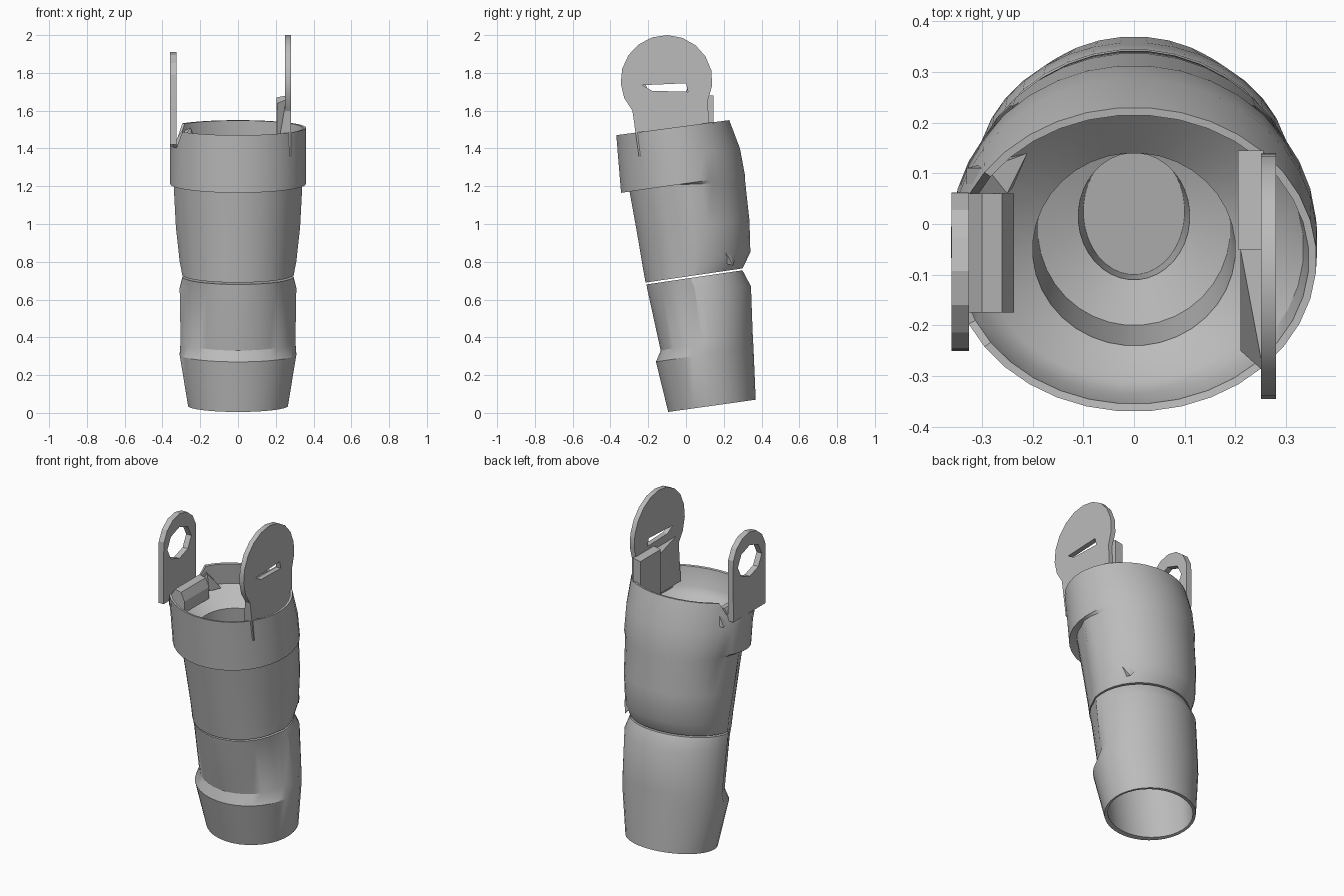
import bpy
import bmesh
import math
from mathutils import Vector

cube = bpy.data.objects.get("Cube")
if cube:
    bpy.data.objects.remove(cube, do_unlink=True)

grey = bpy.data.materials.new("plain_grey")
grey.use_nodes = True
COLOUR = (0.5, 0.5, 0.5, 1)
grey.diffuse_color = COLOUR
grey.node_tree.nodes["Principled BSDF"].inputs["Base Color"].default_value = COLOUR
SIDES = 36


def finish(bm, name, angle=30):
    bmesh.ops.recalc_face_normals(bm, faces=bm.faces)
    mesh = bpy.data.meshes.new(name)
    bm.to_mesh(mesh)
    bm.free()
    mesh.materials.append(grey)
    obj = bpy.data.objects.new(name, mesh)
    bpy.context.collection.objects.link(obj)
    bpy.ops.object.select_all(action="DESELECT")
    obj.select_set(True)
    bpy.context.view_layer.objects.active = obj
    bpy.ops.object.shade_smooth_by_angle(angle=math.radians(angle))
    return obj


def loft(name, rings, notch=False):
    """Tilted oval rings: front (y, z), back (y, z), half width, front half width."""
    bm = bmesh.new()
    loops = []
    for yf, zf, yb, zb, half, front_half in rings:
        loop = []
        for i in range(SIDES):
            a = 2 * math.pi * (i + 0.5) / SIDES
            c, s = math.cos(a), math.sin(a)
            x = c * (front_half if s < -0.1 else half)
            y = (yf + yb) / 2 + s * (yb - yf) / 2
            z = (zf + zb) / 2 + s * (zb - zf) / 2
            # dip in the rim beside the slotted lug
            if notch and z > 1.45 and x < -0.31 and y < 0.08:
                z -= 0.09
            loop.append(bm.verts.new((x, y, z)))
        loops.append(loop)
    for a, b in zip(loops, loops[1:]):
        for i in range(SIDES):
            j = (i + 1) % SIDES
            bm.faces.new((a[i], a[j], b[j], b[i]))
    bm.faces.new(loops[0])
    bm.faces.new(loops[-1])
    return finish(bm, name)


def plate(name, outline, hole, x0, x1):
    """Flat plate in the y-z plane with an optional hole."""
    bm = bmesh.new()
    edges = []
    for path in (outline, hole):
        verts = [bm.verts.new((x0, y, z)) for y, z in path]
        edges += [bm.edges.new((v, verts[i - 1])) for i, v in enumerate(verts)]
    bmesh.ops.triangle_fill(bm, edges=edges, use_beauty=True, use_dissolve=False)
    ext = bmesh.ops.extrude_face_region(bm, geom=bm.faces[:])
    moved = [g for g in ext["geom"] if isinstance(g, bmesh.types.BMVert)]
    bmesh.ops.translate(bm, verts=moved, vec=(x1 - x0, 0, 0))
    return finish(bm, name, 20)


def prism(name, section, y0, y1):
    """Extrude an x-z section along y."""
    bm = bmesh.new()
    ends = [[bm.verts.new((x, y, z)) for x, z in section] for y in (y0, y1)]
    for end in ends:
        bm.faces.new(end)
    for i in range(len(section)):
        bm.faces.new((ends[0][i - 1], ends[0][i], ends[1][i], ends[1][i - 1]))
    return finish(bm, name, 20)


def shard(name, points):
    bm = bmesh.new()
    for p in points:
        bm.verts.new(p)
    bmesh.ops.convex_hull(bm, input=bm.verts[:])
    return finish(bm, name, 10)


def arc(y, z, ry, rz, start, end, count):
    angles = [math.radians(start + (end - start) * i / (count - 1)) for i in range(count)]
    return [(y + ry * math.cos(a), z + rz * math.sin(a)) for a in angles]


# Lower sleeve: hollow from below, cuff ledge at the front
loft("lower_sleeve", [
    (-.17, .60, .31, .67, .27, .26),
    (-.07, .012, .35, .07, .25, .25),
    (-.095, .005, .37, .07, .265, .265),
    (-.16, .27, .358, .35, .31, .31),
    (-.135, .33, .354, .42, .305, .29),
    (-.205, .65, .345, .67, .31, .285),
    (-.21, .68, .30, .755, .295, .285),
])

# Upper sleeve: collar band at the front, stepped well inside
loft("upper_sleeve", [
    (-.215, .69, .30, .765, .295, .285),
    (-.228, .76, .342, .85, .31, .295),
    (-.26, .95, .337, 1.02, .33, .31),
    (-.305, 1.20, .315, 1.22, .342, .325),
    (-.345, 1.165, .313, 1.26, .36, .36),
    (-.358, 1.32, .287, 1.40, .362, .362),
    (-.37, 1.47, .23, 1.55, .36, .36),
    (-.355, 1.468, .215, 1.548, .345, .345),
    (-.335, 1.36, .24, 1.42, .335, .335),
    (-.31, 1.32, .21, 1.39, .30, .30),
    (-.24, 1.28, .14, 1.32, .20, .20),
    (-.20, 1.00, .18, 1.06, .19, .19),
    (-.11, .98, .14, 1.04, .11, .11),
    (-.10, .80, .15, .85, .10, .10),
], notch=True)

# Round lug on the left with a narrow slot, thickened at its foot
plate("round_lug",
      arc(-.103, 1.76, .243, .24, -25, 222, 14) + [(-.25, 1.36), (.12, 1.36)],
      [(-.23, 1.735), (0, 1.745), (.01, 1.70), (-.18, 1.705)], .25, .28)
prism("round_lug_foot", [(.255, 1.38), (.205, 1.38), (.205, 1.67), (.255, 1.68)], -.05, .145)
shard("round_lug_rib", [(.255, -.29, 1.66), (.255, -.05, 1.66), (.21, -.05, 1.64),
                        (.21, -.25, 1.40), (.255, -.25, 1.40), (.21, -.05, 1.40)])

# Ring lug on the right with a wide opening, and the roll at its foot
plate("ring_lug",
      arc(-.093, 1.75, .158, .16, -10, 190, 9) + [(-.25, 1.42), (.06, 1.42)],
      arc(-.098, 1.735, .115, .095, 0, 315, 8), -.36, -.325)
prism("ring_lug_roll", [(-.325, 1.36), (-.325, 1.45), (-.30, 1.49), (-.26, 1.48),
                        (-.237, 1.43), (-.237, 1.36)], -.175, .06)
shard("ring_lug_brace", [(-.33, .06, 1.40), (-.33, .11, 1.40), (-.24, .07, 1.40),
                         (-.21, .14, 1.40), (-.25, .06, 1.51), (-.29, .11, 1.49)])

# Small creases where the sleeves meet the back panels
shard("upper_crease", [(.235, .17, .80), (.235, .25, .78), (.20, .26, .82),
                       (.235, .21, 1.0), (.262, .215, .84)])
shard("lower_crease", [(.29, .10, .44), (.285, .20, .34), (.27, .13, .40),
                       (.30, .15, .39), (.27, .20, .36)])
